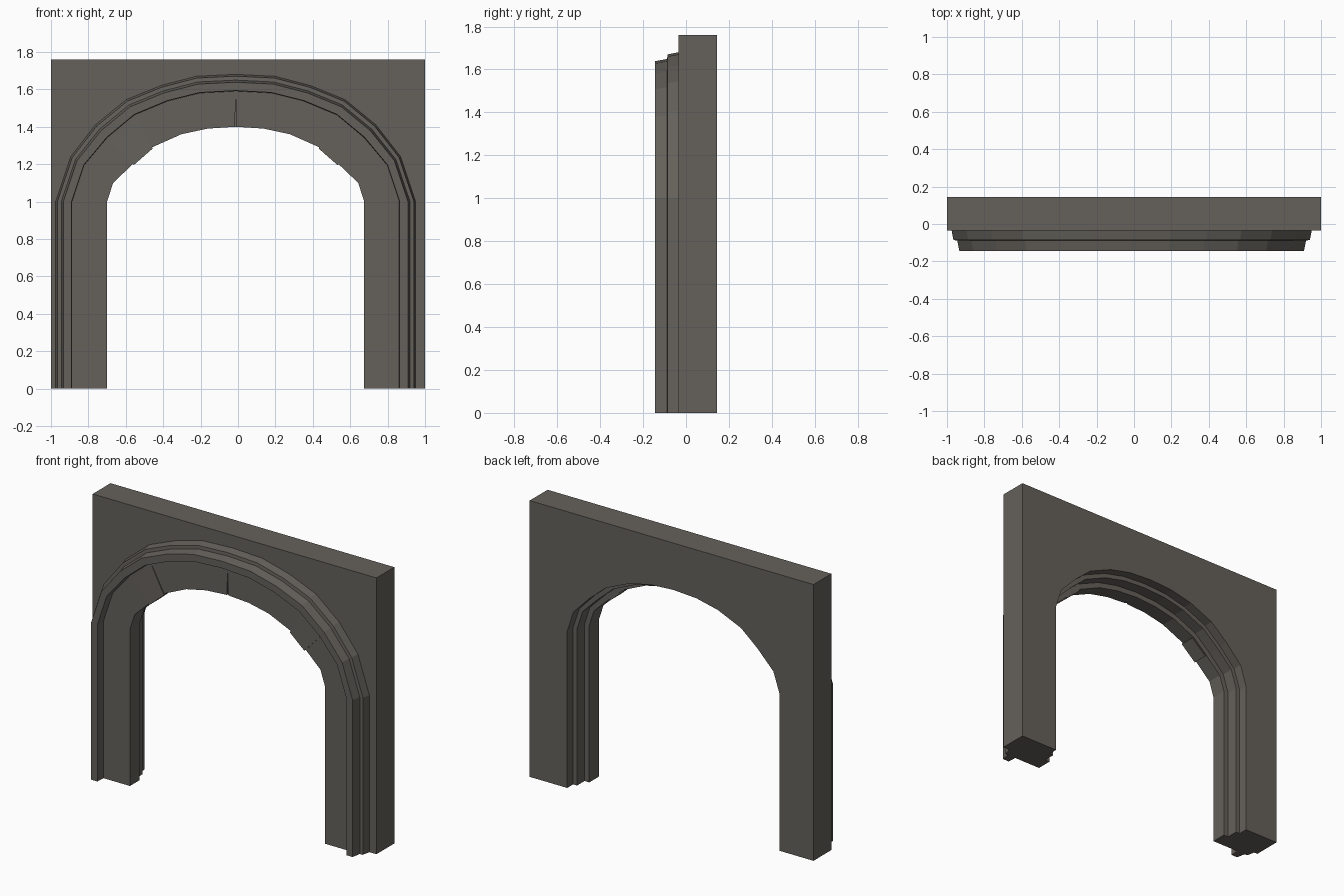
import bpy, bmesh

if "Cube" in bpy.data.objects:
    bpy.data.objects.remove(bpy.data.objects["Cube"])

CX, SPRING = -0.0125, 1.0
# matching points from crown to springing: inner and outer edge of the casing
INNER = [(0, .40), (.15, .39), (.29, .36), (.447, .29), (.55, .20), (.655, .10), (.6875, 0)]
OUTER = [(0, .68), (.21, .67), (.40, .62), (.585, .545), (.75, .41), (.882, .24), (.9625, 0)]

stone = bpy.data.materials.new("grey_brown_stone")
stone.diffuse_color = (.13, .12, .105, 1)
stone.use_nodes = True
stone.node_tree.nodes["Principled BSDF"].inputs["Base Color"].default_value = stone.diffuse_color


def arch(t):
    """Arch outline at fraction t between inner and outer, left foot to right foot."""
    half = [(a[0] + (b[0] - a[0]) * t, SPRING + a[1] + (b[1] - a[1]) * t)
            for a, b in zip(INNER, OUTER)]
    half.append((half[-1][0], 0))
    left = [(CX - x, z) for x, z in reversed(half)]
    return left + [(CX + x, z) for x, z in half[1:]]


def finish(name, bm):
    bmesh.ops.recalc_face_normals(bm, faces=bm.faces)
    me = bpy.data.meshes.new(name)
    bm.to_mesh(me)
    bm.free()
    me.materials.append(stone)
    ob = bpy.data.objects.new(name, me)
    bpy.context.collection.objects.link(ob)
    return ob


def sweep(name, profile, first=0, last=None):
    """Sweep a closed (t, y) profile along the arch, or a section of it."""
    bm = bmesh.new()
    cols = []
    for t, y in profile:
        pts = arch(t)[first:last]
        cols.append([bm.verts.new((x, y, z)) for x, z in pts])
    n = len(cols)
    for i in range(n):
        a, b = cols[i], cols[(i + 1) % n]
        for k in range(len(a) - 1):
            bm.faces.new((a[k], a[k + 1], b[k + 1], b[k]))
    bm.faces.new([c[0] for c in cols])
    bm.faces.new([c[-1] for c in cols])
    return finish(name, bm)


def prism(name, outline, y0, y1):
    bm = bmesh.new()
    f = bm.faces.new([bm.verts.new((x, y0, z)) for x, z in outline])
    ext = bmesh.ops.extrude_face_region(bm, geom=[f])
    for v in ext["geom"]:
        if isinstance(v, bmesh.types.BMVert):
            v.co.y = y1
    return finish(name, bm)


# wall slab with arched opening
prism("wall", [(1, 0), (1, 1.76), (-1, 1.76), (-1, 0)] + arch(.22), -.035, .145)

# moulded casing in front of the wall
casing = sweep("arch_casing", [(0, .01), (0, -.0875), (.68, -.0875), (.69, -.145),
                               (.85, -.145), (.89, -.088), (.965, -.086),
                               (1, -.035), (.97, -.025), (.4, .01)])

# stepped lining inside the opening
sweep("inner_lining", [(.12, .009), (.35, .009), (.35, .085), (.12, .085)])

# slightly raised stones at the haunches
for name, i in (("left_haunch_stone", 3), ("right_haunch_stone", 10)):
    sweep(name, [(-.025, .005), (-.025, -.094), (.6, -.091), (.6, .005)], i, i + 2)

# narrow joint at the crown
joint = prism("joint_cutter", [(CX - .006, 1.38), (CX + .006, 1.38), (CX + .001, 1.56)], -.2, -.078)
joint.hide_render = True
joint.hide_viewport = True
mod = casing.modifiers.new("crown_joint", "BOOLEAN")
mod.operation = "DIFFERENCE"
mod.object = joint
